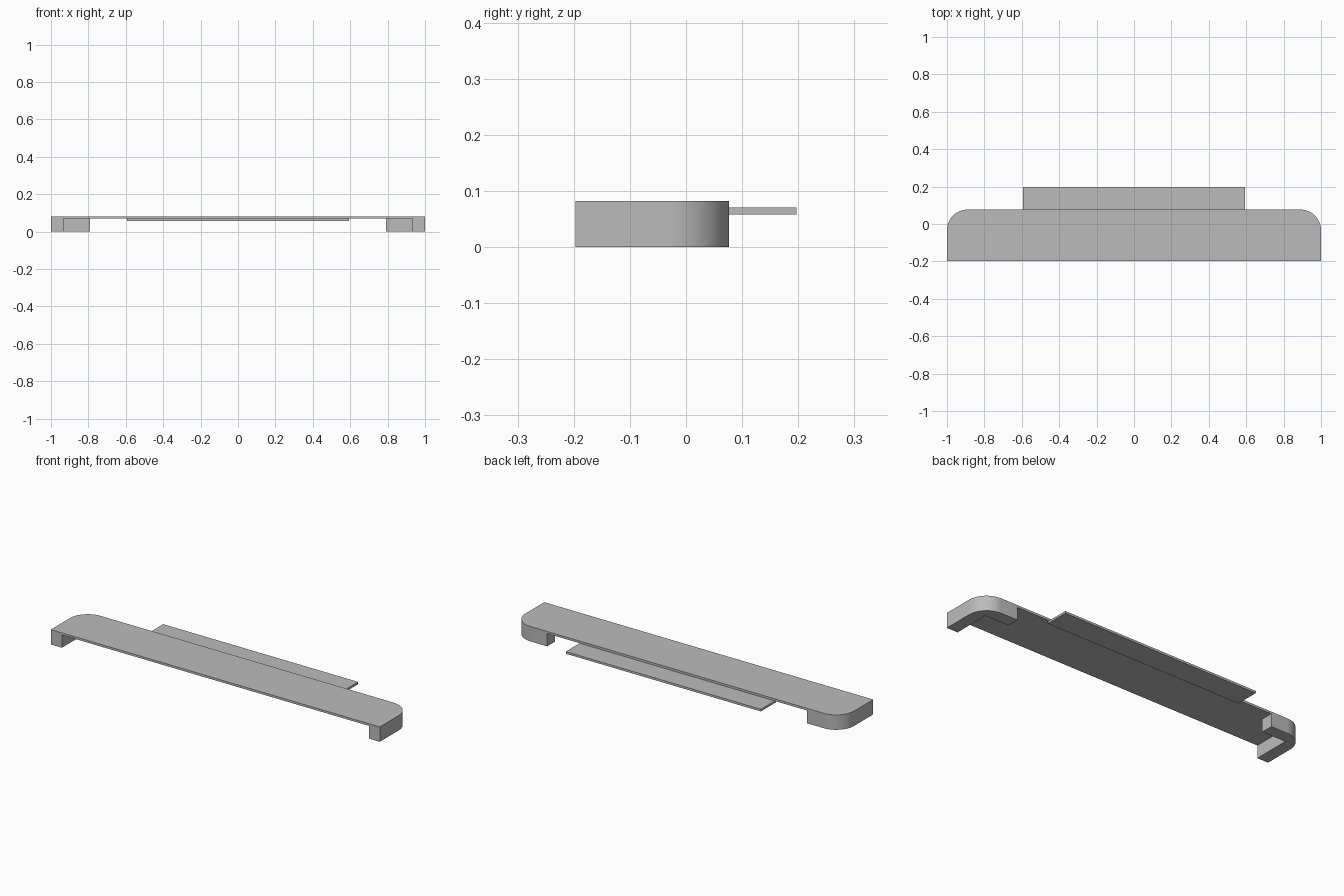
import bpy, bmesh, math

if "Cube" in bpy.data.objects:
    bpy.data.objects.remove(bpy.data.objects["Cube"], do_unlink=True)

grey = bpy.data.materials.new("plain_grey")
grey.use_nodes = True
colour = (0.5, 0.5, 0.5, 1)
grey.diffuse_color = colour
grey.node_tree.nodes["Principled BSDF"].inputs["Base Color"].default_value = colour

FRONT, BACK = -0.197, 0.077   # depth range of the body
HEIGHT, UNDERSIDE = 0.082, 0.07
RADIUS, WALL = 0.11, 0.067
ARM_END = 0.79


def extrude(name, half, z0, z1):
    """Prism from the +x half of an outline, mirrored across x = 0."""
    outline = half + [(-x, y) for x, y in reversed(half)]
    bm = bmesh.new()
    face = bm.faces.new([bm.verts.new((x, y, z0)) for x, y in outline])
    grown = bmesh.ops.extrude_face_region(bm, geom=[face])["geom"]
    bmesh.ops.translate(bm, vec=(0, 0, z1 - z0),
                        verts=[v for v in grown if isinstance(v, bmesh.types.BMVert)])
    bmesh.ops.recalc_face_normals(bm, faces=bm.faces)
    mesh = bpy.data.meshes.new(name)
    bm.to_mesh(mesh)
    bm.free()
    mesh.materials.append(grey)
    obj = bpy.data.objects.new(name, mesh)
    bpy.context.collection.objects.link(obj)
    return obj


# Body: slab with rounded back corners
steps = 16
corner = [(1 - RADIUS + RADIUS * math.cos(a), BACK - RADIUS + RADIUS * math.sin(a))
          for a in (math.pi / 2 * i / steps for i in range(steps + 1))]
body = extrude("top_plate_with_end_brackets", [(1, FRONT)] + corner, 0, HEIGHT)

# Hollow underside, leaving an L-shaped bracket at each end
inner = [(1 - WALL, FRONT - 0.1), (1 - WALL, BACK - WALL),
         (ARM_END, BACK - WALL), (ARM_END, BACK + 0.1)]
cutter = extrude("underside_cutter", inner, -0.1, UNDERSIDE)
cutter.hide_render = True
cut = body.modifiers.new("hollow", "BOOLEAN")
cut.operation = "DIFFERENCE"
cut.solver = "EXACT"
cut.object = cutter
bpy.ops.object.select_all(action="DESELECT")
bpy.context.view_layer.objects.active = body
body.select_set(True)
bpy.ops.object.modifier_apply(modifier=cut.name)
bpy.data.objects.remove(cutter, do_unlink=True)
bpy.ops.object.shade_smooth_by_angle(angle=math.radians(30))

# Thin tongue fixed under the back edge
extrude("back_tongue", [(0.593, BACK - 0.01), (0.593, 0.197)], 0.058, UNDERSIDE)
